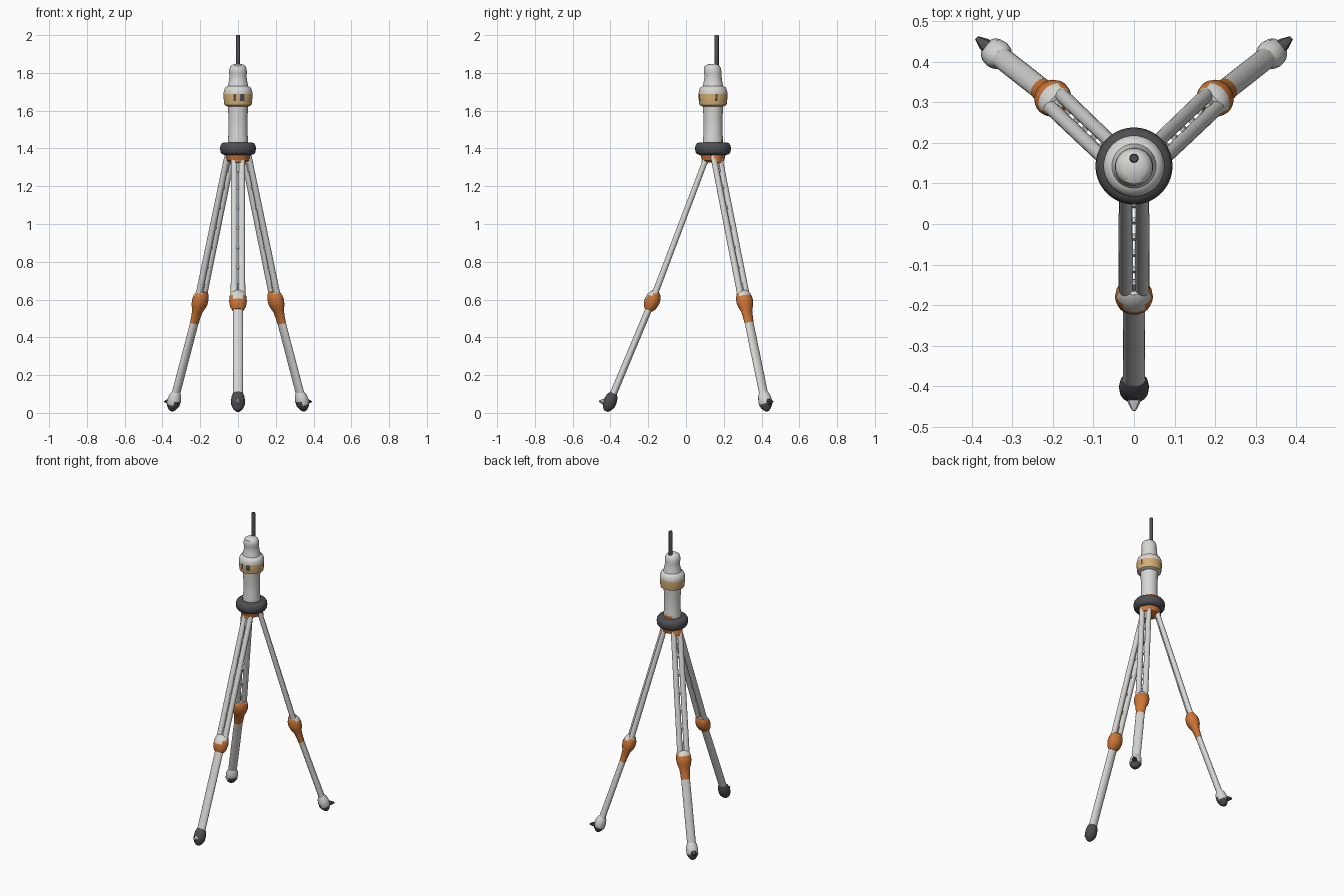
import bpy, bmesh, math
from mathutils import Vector

if "Cube" in bpy.data.objects:
    bpy.data.objects.remove(bpy.data.objects["Cube"])


def material(name, rgb):
    m = bpy.data.materials.new(name)
    m.diffuse_color = (*rgb, 1)
    m.use_nodes = True
    m.node_tree.nodes["Principled BSDF"].inputs["Base Color"].default_value = m.diffuse_color
    return m


MATS = [material("light_grey", (0.68, 0.68, 0.66)),
        material("dark_grey", (0.075, 0.077, 0.083)),
        material("orange", (0.62, 0.18, 0.035)),
        material("tan", (0.66, 0.42, 0.17))]
LIGHT, DARK, ORANGE, TAN = range(4)
UP = Vector((0, 0, 1))
CY = 0.143  # depth of the central axis


def loft(name, base, axis, side, rings, colour=LIGHT, n=20, angle=40):
    """Elliptical rings (t, half width, half depth[, side shift, depth shift]) along an axis."""
    base, axis, side = Vector(base), Vector(axis).normalized(), Vector(side).normalized()
    depth = axis.cross(side)
    bm = bmesh.new()
    loops = []
    for r in rings:
        t, a, b = r[:3]
        sx, sy = r[3:] if len(r) > 3 else (0, 0)
        loops.append([bm.verts.new(base + axis * t
                      + side * (sx + a * math.cos(2 * math.pi * i / n))
                      + depth * (sy + b * math.sin(2 * math.pi * i / n))) for i in range(n)])
    for l0, l1 in zip(loops, loops[1:]):
        for i in range(n):
            j = (i + 1) % n
            bm.faces.new((l0[i], l0[j], l1[j], l1[i]))
    bm.faces.new(loops[0][::-1])
    bm.faces.new(loops[-1])
    bmesh.ops.recalc_face_normals(bm, faces=bm.faces[:])
    bm.normal_update()
    for f in bm.faces:
        f.material_index = colour(f.calc_center_median(), f.normal) if callable(colour) else colour
    me = bpy.data.meshes.new(name)
    bm.to_mesh(me)
    bm.free()
    for m in MATS:
        me.materials.append(m)
    ob = bpy.data.objects.new(name, me)
    bpy.context.collection.objects.link(ob)
    bpy.ops.object.select_all(action='DESELECT')
    ob.select_set(True)
    bpy.context.view_layer.objects.active = ob
    bpy.ops.object.shade_smooth_by_angle(angle=math.radians(angle))
    return ob


def turned(name, profile, colour=LIGHT, n=40, y=CY):
    """Upright turned part from (z, radius[, forward shift]) points."""
    return loft(name, (0, y, 0), UP, (1, 0, 0),
                [(p[0], p[1], p[1], 0, p[2] if len(p) > 2 else 0) for p in profile], colour, n)


# Central body
turned("hub", [(1.325, 0.035), (1.335, 0.058), (1.365, 0.066), (1.375, 0.06)], ORANGE)
turned("ring", [(1.365, 0.07), (1.37, 0.085), (1.382, 0.093), (1.4, 0.095),
                (1.415, 0.093), (1.427, 0.085), (1.432, 0.07)], DARK)
turned("column", [(1.42, 0.053), (1.45, 0.054), (1.475, 0.05), (1.56, 0.05), (1.61, 0.053), (1.64, 0.055)],
       lambda c, nr: ORANGE if c.z < 1.45 and nr.y > 0.85 else LIGHT)


def collar_colour(c, nr):
    # Tan band with a few dark worn marks on the front and right
    if not 1.628 < c.z < 1.692 or abs(nr.z) > 0.6:
        return LIGHT
    x, y = c.x, c.y - CY
    marks = (y < 0 and (abs(x + 0.018) < 0.007 or abs(x - 0.022) < 0.007)) or (x > 0 and abs(y - 0.012) < 0.006)
    return DARK if marks and 1.652 < c.z < 1.685 else TAN


turned("collar", [(1.622, 0.055), (1.63, 0.072), (1.652, 0.075), (1.668, 0.076), (1.688, 0.076),
                  (1.705, 0.075), (1.722, 0.068), (1.732, 0.052)], collar_colour)
turned("head", [(1.725, 0.056), (1.74, 0.052), (1.765, 0.047), (1.785, 0.045), (1.8, 0.047, -0.002),
                (1.82, 0.046, -0.003), (1.836, 0.04, -0.004), (1.844, 0.028, -0.003), (1.848, 0.012)])
turned("antenna", [(1.82, 0.0115), (1.995, 0.0115), (2.0, 0.009)], DARK, 12, 0.162)


def leg(label, top, knee, foot, tip, front):
    top, knee, foot, tip = map(Vector, (top, knee, foot, tip))
    out = Vector((foot.x - top.x, foot.y - top.y, 0)).normalized()
    side = out.cross(UP)
    up_dir, low_dir = (knee - top).normalized(), (foot - knee).normalized()
    length, low_len = (knee - top).length, (foot - knee).length

    # Hinge block and paired upper tubes joined by short bridges
    loft(label + "_hinge", top, up_dir, side, [(-0.025, 0.03, 0.02), (0, 0.036, 0.023), (0.03, 0.03, 0.016)],
         lambda c, nr: ORANGE if c.z > 1.335 else LIGHT)
    for s in (-1, 1):
        loft(label + ("_upper_tube_a" if s < 0 else "_upper_tube_b"), top + side * s * 0.0205, up_dir, side,
             [(-0.01, 0.0165, 0.015), (length * 0.5, 0.0175, 0.016), (length, 0.018, 0.017)], n=14)
    for i, (a, b) in enumerate(((0, .1), (.2, .22), (.34, .36), (.48, .5), (.62, .64), (.76, .78), (.88, 1))):
        loft(f"{label}_bridge_{i}", top, up_dir, side,
             [(a * length, 0.008, 0.007), (b * length, 0.008, 0.007)], n=8)

    # Knee clamp, with a longer tapered sleeve on the rear legs
    end = [(0.035, 0.042, 0.035), (0.055, 0.031, 0.022)] if front else \
        [(0.03, 0.043, 0.037), (0.06, 0.033, 0.024), (0.1, 0.029, 0.02), (0.125, 0.028, 0.019)]
    loft(label + "_knee", knee, low_dir, side,
         [(-0.052, 0.03, 0.018), (-0.042, 0.039, 0.028), (-0.02, 0.045, 0.038), (0.005, 0.047, 0.041)] + end,
         lambda c, nr: LIGHT if nr.z > 0.45 and c.z > knee.z + 0.005 else ORANGE)

    # Lower tube
    loft(label + "_lower_tube", knee, low_dir, side,
         [(0, 0.027, 0.018), (low_len * 0.5, 0.0275, 0.018), (low_len, 0.027, 0.019)], n=16)

    # Foot and outward spur
    loft(label + "_foot", foot, low_dir, side,
         [(-0.055, 0.026, 0.019), (-0.035, 0.034, 0.03), (-0.01, 0.037, 0.035), (0.015, 0.036, 0.034),
          (0.035, 0.026, 0.024), (0.05, 0.011, 0.011)],
         DARK if front else lambda c, nr: DARK if c.z < 0.048 else LIGHT, 16)
    spur = tip - foot
    loft(label + "_spur", foot, spur, side,
         [(0.01, 0.022, 0.022), (spur.length * 0.65, 0.015, 0.014), (spur.length, 0.005, 0.004)],
         LIGHT if front else DARK, 8)


leg("front_leg", (0, 0.108, 1.35), (0, -0.178, 0.595), (0, -0.404, 0.055), (0, -0.46, 0.062), True)
for s, label in ((-1, "left_leg"), (1, "right_leg")):
    leg(label, (s * 0.045, 0.162, 1.35), (s * 0.2, 0.31, 0.595), (s * 0.34, 0.42, 0.058),
        (s * 0.388, 0.459, 0.06), False)
